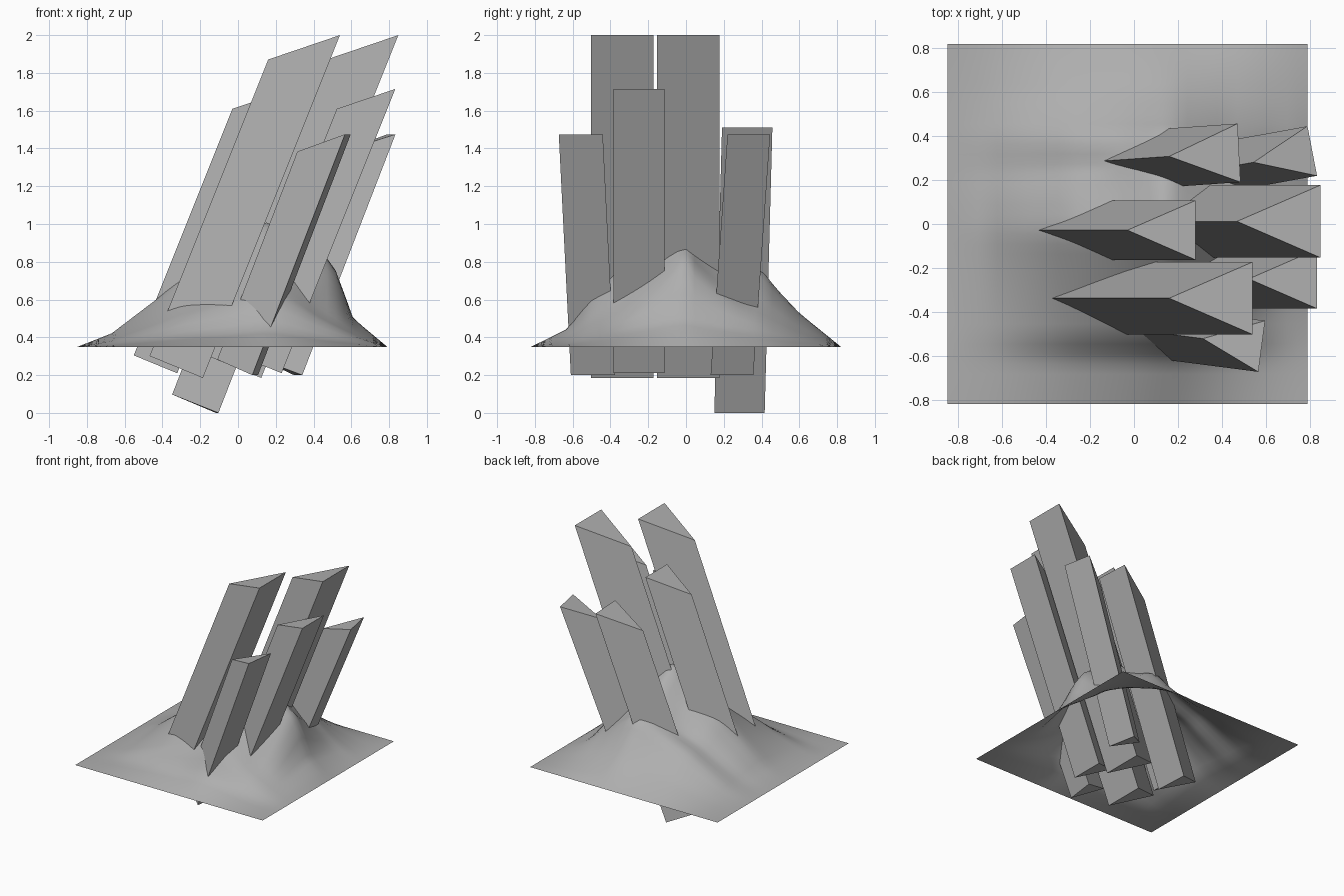
import bpy
import bmesh
import math
from mathutils import Vector

default_cube = bpy.data.objects.get("Cube")
if default_cube:
    bpy.data.objects.remove(default_cube, do_unlink=True)

GREY = (0.425, 0.425, 0.425, 1)
stone = bpy.data.materials.new("grey_stone")
stone.use_nodes = True
stone.diffuse_color = GREY
stone.node_tree.nodes["Principled BSDF"].inputs["Base Color"].default_value = GREY


def add_object(name, bm):
    """Turn a bmesh into a stone-coloured object."""
    bmesh.ops.recalc_face_normals(bm, faces=bm.faces)
    mesh = bpy.data.meshes.new(name)
    bm.to_mesh(mesh)
    bm.free()
    mesh.materials.append(stone)
    obj = bpy.data.objects.new(name, mesh)
    bpy.context.collection.objects.link(obj)
    return obj


# Leaning three-sided columns with bevelled tops and square-cut bottoms
TOP_PITCH = 0.34
BOTTOM_PITCH = 0.305


def add_column(name, tip, length, width, yaw, top, bottom, lean_x, lean_y):
    forward = Vector((math.cos(yaw), math.sin(yaw)))
    side = Vector((-forward.y, forward.x)) * width / 2
    back = Vector(tip) + forward * length
    bm = bmesh.new()
    rings = []
    for is_top in (True, False):
        ring = []
        for point, inset in ((Vector(tip), length), (back - side, 0), (back + side, 0)):
            start = top - TOP_PITCH * inset
            z = start if is_top else bottom + BOTTOM_PITCH * inset
            fall = start - z
            ring.append(bm.verts.new((point.x - lean_x * fall, point.y - lean_y * fall, z)))
        rings.append(ring)
    upper, lower = rings
    bm.faces.new(upper)
    bm.faces.new(lower[::-1])
    for i in range(len(upper)):
        j = (i + 1) % len(upper)
        bm.faces.new((upper[i], lower[i], lower[j], upper[j]))
    return add_object(name, bm)


add_column("tall_front_column", (0.16, -0.338), 0.38, 0.33, 0, 2, 0.185, 0.4, 0)
add_column("tall_left_column", (0.469, 0.012), 0.38, 0.33, 0, 2, 0.185, 0.4, 0)
add_column("medium_left_column", (0.523, -0.25), 0.31, 0.27, 0, 1.715, 0.21, 0.4, 0)
add_column("medium_right_column", (-0.03, -0.028), 0.31, 0.27, 0, 1.715, 0.21, 0.4, 0)
add_column("short_front_column", (0.314, -0.522), 0.27, 0.235, -0.13, 1.475, 0.2, 0.385, -0.05)
add_column("long_back_column", (0.16, 0.308), 0.319, 0.267, 0.05, 1.51, 0, 0.39, 0.027)
add_column("short_back_column", (0.544, 0.281), 0.273, 0.23, 0.19, 1.475, 0.2, 0.387, 0.07)


# Mound: a thin sheet, from a crest profile blending into a softer flank profile
def sample(profile, t):
    for (a, low), (b, high) in zip(profile, profile[1:]):
        if a <= t <= b:
            return low + (high - low) * (t - a) / (b - a)
    return 0


right_slope = [(-0.85, 0), (-0.67, 0.07), (-0.42, 0.26), (-0.29, 0.37), (-0.05, 0.51), (0.13, 0.67)]
crest_profile = right_slope + [(0.39, 0.52), (0.47, 0.47), (0.52, 0.4), (0.61, 0.15), (0.79, 0)]
flank_profile = right_slope + [(0.2, 0.64), (0.3, 0.51), (0.43, 0.33), (0.55, 0.2), (0.65, 0.1), (0.79, 0)]
width_profile = [(-0.82, 0), (-0.62, 0.15), (-0.5, 0.42), (-0.4, 0.55), (-0.06, 1), (0, 1),
                 (0.16, 0.81), (0.3, 0.67), (0.4, 0.62), (0.47, 0.48), (0.6, 0.27), (0.82, 0)]


def mound_height(x, y):
    flank = min(abs(y) / 0.4, 1)
    length_height = (1 - flank) * sample(crest_profile, x) + flank * sample(flank_profile, x)
    # A shallow gully runs down the right slope
    gully = 0.12 * min(max(-x / 0.15, 0), 1) * math.exp(-((y - 0.24) / 0.07) ** 2)
    return length_height * sample(width_profile, y) * (1 - gully)


bm = bmesh.new()
bmesh.ops.create_grid(bm, x_segments=36, y_segments=36, size=0.82)
for v in bm.verts:
    v.co.x -= 0.03
    v.co.z = 0.35 + mound_height(v.co.x, v.co.y)
for f in bm.faces:
    f.smooth = True
mound = add_object("mound", bm)
if sum(p.normal.z for p in mound.data.polygons) < 0:
    mound.data.flip_normals()
